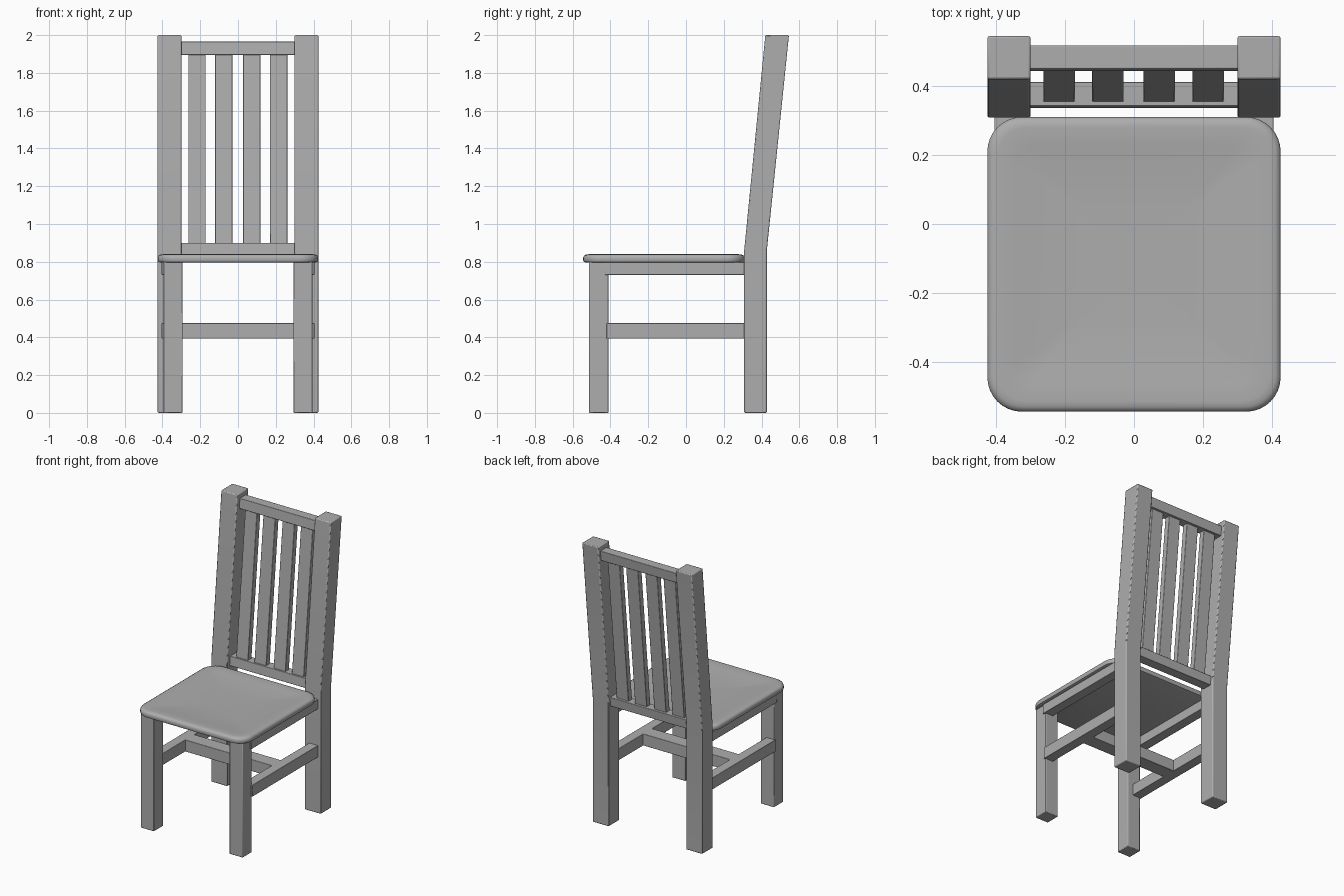
import bpy, bmesh, math

if "Cube" in bpy.data.objects:
    bpy.data.objects.remove(bpy.data.objects["Cube"])

grey = bpy.data.materials.new("plain_grey")
grey.diffuse_color = (0.42, 0.42, 0.42, 1)
grey.use_nodes = True
grey.node_tree.nodes["Principled BSDF"].inputs["Base Color"].default_value = grey.diffuse_color

SLOPE = 0.1  # backward lean of the backrest


def finish(name, bm, bevel=0.0):
    bmesh.ops.recalc_face_normals(bm, faces=bm.faces)
    me = bpy.data.meshes.new(name)
    bm.to_mesh(me)
    bm.free()
    me.materials.append(grey)
    ob = bpy.data.objects.new(name, me)
    bpy.context.collection.objects.link(ob)
    if bevel:
        mod = ob.modifiers.new("soft_edges", 'BEVEL')
        mod.width = bevel
        mod.segments = 2
    bpy.ops.object.select_all(action='DESELECT')
    ob.select_set(True)
    bpy.context.view_layer.objects.active = ob
    bpy.ops.object.shade_smooth_by_angle(angle=math.radians(40))
    return ob


def extrude_profile(name, yz, x0, x1, bevel=0.004):
    """Side profile in the YZ plane, extruded from x0 to x1."""
    bm = bmesh.new()
    a = [bm.verts.new((x0, y, z)) for y, z in yz]
    b = [bm.verts.new((x1, y, z)) for y, z in yz]
    bm.faces.new(a)
    bm.faces.new(b)
    n = len(yz)
    for i in range(n):
        j = (i + 1) % n
        bm.faces.new((a[i], a[j], b[j], b[i]))
    return finish(name, bm, bevel)


def box(name, x0, x1, y0, y1, z0, z1, bevel=0.003):
    return extrude_profile(name, [(y0, z0), (y1, z0), (y1, z1), (y0, z1)], x0, x1, bevel)


def leaning(name, x0, x1, y0, depth, z0, z1):
    """Box sheared backward with the backrest; y0 is its front at z0."""
    y1 = y0 + SLOPE * (z1 - z0)
    return extrude_profile(name, [(y0, z0), (y0 + depth, z0), (y1 + depth, z1), (y1, z1)], x0, x1, 0.003)


# legs and side rails, mirrored left and right
post = [(0.308, 0), (0.428, 0), (0.428, 0.86), (0.545, 2), (0.42, 2), (0.308, 0.86)]
for side, s in (("left", -1), ("right", 1)):
    extrude_profile("back_post_" + side, post, s * 0.30, s * 0.425, 0.006)
    box("front_leg_" + side, s * 0.293, s * 0.395, -0.513, -0.41, 0, 0.80, 0.004)
    box("seat_rail_" + side, s * 0.335, s * 0.404, -0.43, 0.32, 0.73, 0.798)
    box("side_stretcher_" + side, s * 0.335, s * 0.404, -0.42, 0.32, 0.393, 0.475)

# stretcher joining the two sides
box("cross_stretcher", -0.345, 0.345, -0.105, -0.005, 0.393, 0.475)

# backrest rails and slats
leaning("lower_back_rail", -0.305, 0.305, 0.336, 0.07, 0.835, 0.90)
leaning("top_back_rail", -0.305, 0.305, 0.443, 0.068, 1.895, 1.965)
for i, x in enumerate((-0.217, -0.076, 0.073, 0.215)):
    leaning(f"back_slat_{i + 1}", x - 0.046, x + 0.046, 0.354, 0.04, 0.89, 1.90)

# dished seat with rounded corners, built from stacked outlines
HX, HY, CY, R, SEG = 0.425, 0.427, -0.117, 0.1, 8


def outline(bm, inset, z):
    r = max(R - inset * 0.5, 0.015)
    verts = []
    for q, (sx, sy) in enumerate(((1, 1), (-1, 1), (-1, -1), (1, -1))):
        cx, cy = sx * (HX - inset - r), CY + sy * (HY - inset - r)
        for k in range(SEG + 1):
            a = math.pi / 2 * (q + k / SEG)
            verts.append(bm.verts.new((cx + r * math.cos(a), cy + r * math.sin(a), z)))
    return verts


bm = bmesh.new()
levels = [(0.012, 0.796), (0.003, 0.800), (0, 0.808), (0, 0.822), (0.004, 0.832),
          (0.014, 0.838), (0.03, 0.840), (0.08, 0.836), (0.15, 0.829), (0.25, 0.825), (0.36, 0.824)]
rings = [outline(bm, i, z) for i, z in levels]
for lo, hi in zip(rings, rings[1:]):
    n = len(lo)
    for i in range(n):
        j = (i + 1) % n
        bm.faces.new((lo[i], lo[j], hi[j], hi[i]))
bm.faces.new(rings[0])
bm.faces.new(rings[-1])
finish("seat", bm)
